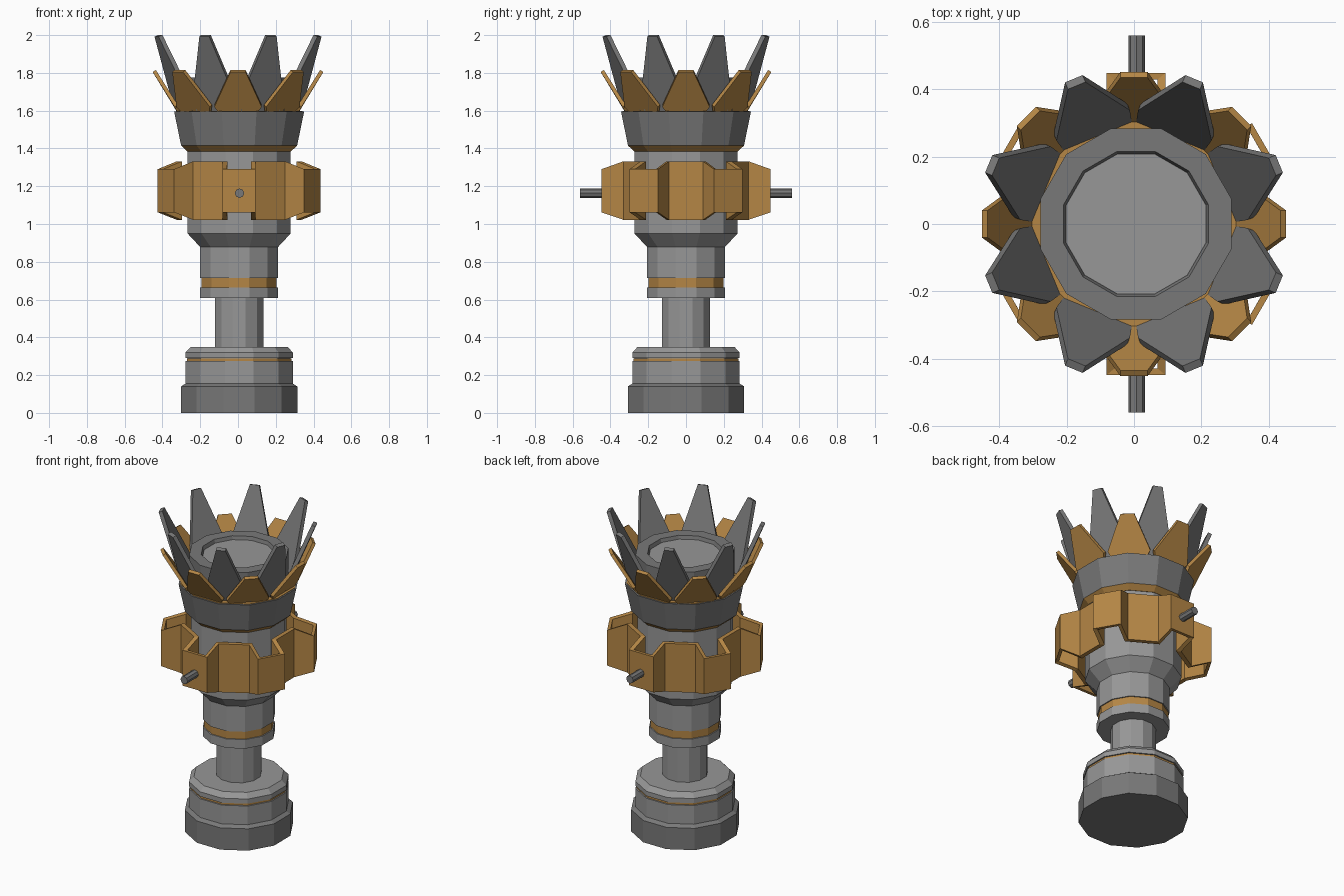
import bpy, bmesh, math
from mathutils import Vector

if "Cube" in bpy.data.objects:
    bpy.data.objects.remove(bpy.data.objects["Cube"])


def material(name, r, g, b):
    m = bpy.data.materials.new(name)
    m.diffuse_color = (r, g, b, 1)
    m.use_nodes = True
    m.node_tree.nodes["Principled BSDF"].inputs["Base Color"].default_value = m.diffuse_color
    return m


gold = material("gold", 0.46, 0.24, 0.06)
steel = material("steel", 0.31, 0.31, 0.31)
dark = material("dark_steel", 0.19, 0.19, 0.19)
SIDES = 12
OFF = 0.006


def make(name, bm, mat):
    bmesh.ops.remove_doubles(bm, verts=bm.verts, dist=1e-5)
    bmesh.ops.recalc_face_normals(bm, faces=bm.faces)
    me = bpy.data.meshes.new(name)
    bm.to_mesh(me)
    bm.free()
    ob = bpy.data.objects.new(name, me)
    bpy.context.collection.objects.link(ob)
    me.materials.append(mat)
    return ob


def lathe(name, profile, mat):
    """Turned solid; profile is (distance to flat, z), capped at both ends."""
    bm = bmesh.new()
    k = 1 / math.cos(math.pi / SIDES)
    rings = []
    for r, z in profile:
        rings.append([bm.verts.new((OFF + r * k * math.cos(a), r * k * math.sin(a), z))
                      for a in (2 * math.pi * (i + 0.5) / SIDES for i in range(SIDES))])
    for lo, hi in zip(rings, rings[1:]):
        for i in range(SIDES):
            j = (i + 1) % SIDES
            bm.faces.new((lo[i], lo[j], hi[j], hi[i]))
    bm.faces.new(rings[0])
    bm.faces.new(rings[-1])
    return make(name, bm, mat)


def petals(name, rows, thick, start, mat):
    """Eight leaning blades; rows are (half width, radius, z) from base to tip."""
    bm = bmesh.new()
    (_, r0, z0), (_, r1, z1) = rows[0], rows[-1]
    inward = Vector((-(z1 - z0), r1 - r0)).normalized() * thick
    for n in range(8):
        a = start + n * math.pi / 4
        out, side = Vector((math.cos(a), math.sin(a), 0)), Vector((-math.sin(a), math.cos(a), 0))
        outline = [(w, r, z) for w, r, z in rows] + [(-w, r, z) for w, r, z in reversed(rows)]
        front = [bm.verts.new(out * r + side * w + Vector((0, 0, z))) for w, r, z in outline]
        back = [bm.verts.new(v.co + out * inward.x + Vector((0, 0, inward.y))) for v in front]
        bm.faces.new(front)
        bm.faces.new(back[::-1])
        for i in range(len(front)):
            j = (i + 1) % len(front)
            bm.faces.new((front[i], back[i], back[j], front[j]))
    return make(name, bm, mat)


# Stepped foot and its gold inlay
lathe("foot_base", [(0.308, 0), (0.308, 0.14), (0.284, 0.155)], dark)
lathe("foot", [(0.284, 0.155), (0.284, 0.275), (0.273, 0.275), (0.273, 0.29),
               (0.284, 0.29), (0.284, 0.32), (0.256, 0.35)], steel)
lathe("foot_inlay", [(0.277, 0.276), (0.277, 0.289)], gold)

# Stem, collar and main body
lathe("stem", [(0.128, 0.34), (0.128, 0.62)], steel)
lathe("lower_collar", [(0.206, 0.607), (0.206, 0.665)], steel)
lathe("collar_ring", [(0.199, 0.665), (0.199, 0.715)], gold)
lathe("body", [(0.206, 0.715), (0.206, 0.878), (0.273, 0.95), (0.273, 1.40)], steel)

# Crown cup, gold ring below, gold seat above, and recessed top
lathe("crown_ring", [(0.275, 1.385), (0.307, 1.415)], gold)
lathe("crown_cup", [(0.307, 1.415), (0.344, 1.595)], dark)
lathe("petal_seat", [(0.335, 1.59), (0.335, 1.598)], gold)
lathe("crown_core", [(0.283, 1.59), (0.283, 1.775), (0.215, 1.775), (0.208, 1.752)], dark)
lathe("crown_disc", [(0.206, 1.74), (0.206, 1.754)], steel)

# Tall dark spikes and short gold petals
petals("crown_spikes", [(0.11, 0.305, 1.59), (0.118, 0.339, 1.68), (0.028, 0.467, 1.992)],
       0.024, math.pi / 8, dark)
petals("crown_petals", [(0.10, 0.318, 1.585), (0.125, 0.336, 1.62), (0.04, 0.452, 1.805)],
       0.02, 0, gold)

# Pleated band: six short outer panels, six tall inner panels
bm = bmesh.new()
lower, upper = [], []
for n in range(12):
    a = n * math.pi / 6
    r, w, z0, z1 = (0.448, 0.087, 1.062, 1.29) if n % 2 else (0.33, 0.09, 1.022, 1.332)
    for s in (-w, w):
        x, y = r * math.cos(a) - s * math.sin(a), r * math.sin(a) + s * math.cos(a)
        lower.append(bm.verts.new((x + OFF, y, z0)))
        upper.append(bm.verts.new((x + OFF, y, z1)))
for i in range(24):
    j = (i + 1) % 24
    bm.faces.new((lower[i], lower[j], upper[j], upper[i]))
band = make("pleated_band", bm, gold)
solid = band.modifiers.new("thickness", 'SOLIDIFY')
solid.thickness = 0.03
solid.offset = -1

# Side pegs, front and back
for name, y in (("front_peg", -0.415), ("back_peg", 0.415)):
    bpy.ops.mesh.primitive_cylinder_add(vertices=8, radius=0.025, depth=0.29,
                                        location=(0.008, y, 1.163),
                                        rotation=(math.pi / 2, 0, 0))
    bpy.context.object.name = name
    bpy.context.object.data.materials.append(dark)
